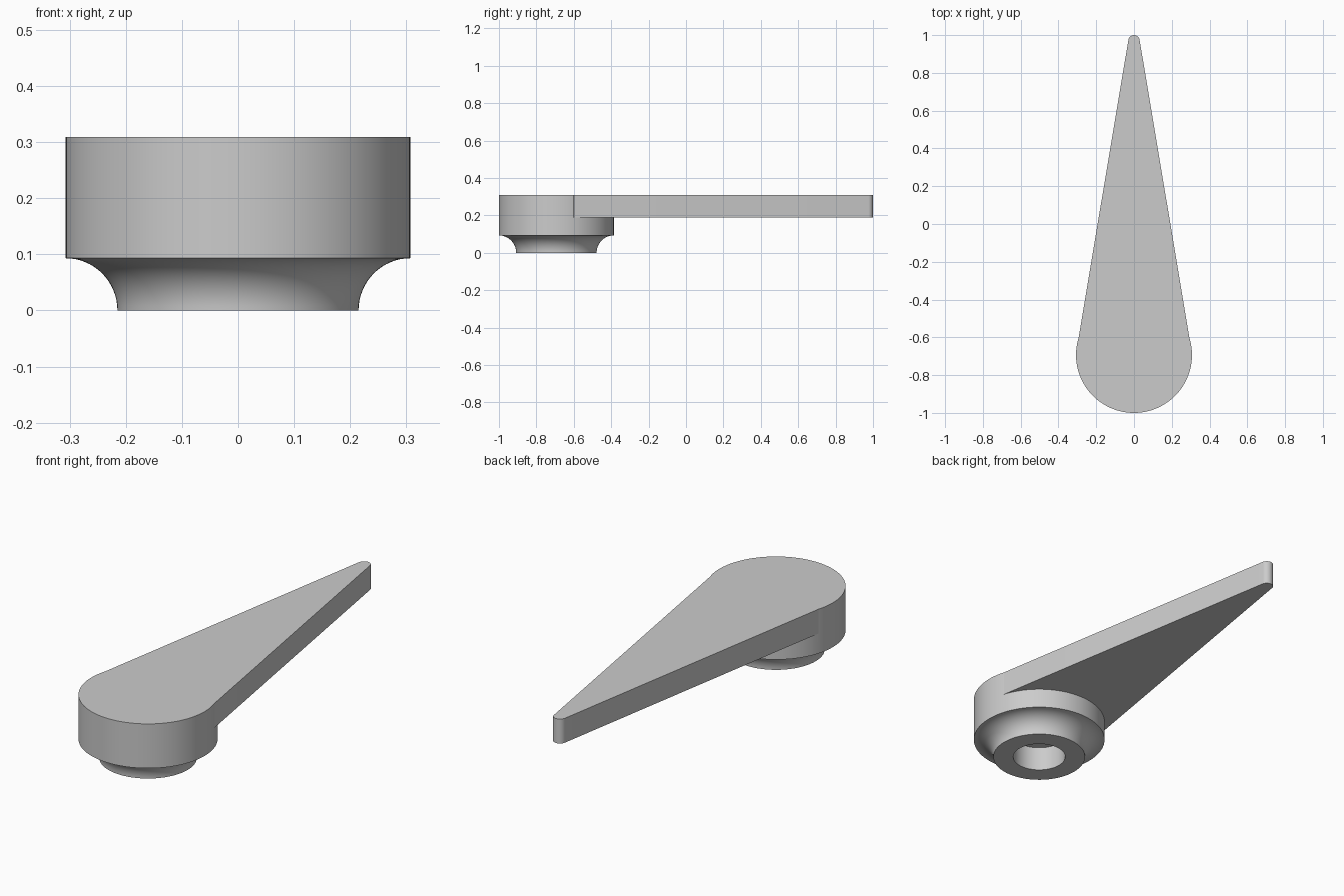
import bpy
import bmesh
from math import sin, cos, pi, radians

cube = bpy.data.objects.get("Cube")
if cube:
    bpy.data.objects.remove(cube, do_unlink=True)

HUB_Y, HUB_R, TOP = -0.693, 0.307, 0.309
SHOULDER, FOOT_R = 0.093, 0.215
BORE_R, BORE_TOP = 0.122, 0.12
ARM_BOTTOM, TIP_R = 0.19, 0.03
SEGMENTS = 128

grey = bpy.data.materials.new("plain grey")
grey.use_nodes = True
colour = (0.6, 0.6, 0.6, 1)
grey.diffuse_color = colour
grey.node_tree.nodes["Principled BSDF"].inputs["Base Color"].default_value = colour


def make_object(name, bm):
    bmesh.ops.recalc_face_normals(bm, faces=bm.faces)
    mesh = bpy.data.meshes.new(name)
    bm.to_mesh(mesh)
    bm.free()
    mesh.materials.append(grey)
    obj = bpy.data.objects.new(name, mesh)
    bpy.context.collection.objects.link(obj)
    return obj


def lathe(name, profile):
    """Turn an (r, z) profile about the hub axis and cap both ends."""
    bm = bmesh.new()
    rings = []
    for r, z in profile:
        angles = [2 * pi * i / SEGMENTS for i in range(SEGMENTS)]
        rings.append([bm.verts.new((r * cos(a), HUB_Y + r * sin(a), z)) for a in angles])
    for low, high in zip(rings, rings[1:]):
        for i in range(SEGMENTS):
            j = (i + 1) % SEGMENTS
            bm.faces.new((low[i], low[j], high[j], high[i]))
    bm.faces.new(rings[0])
    bm.faces.new(rings[-1])
    return make_object(name, bm)


# Hub: blind bore, flat foot, concave flare, straight drum
flare = [(HUB_R - (HUB_R - FOOT_R) * cos(a), SHOULDER * sin(a))
         for a in (pi / 2 * i / 16 for i in range(17))]
hub = lathe("lever_handle", [(BORE_R, BORE_TOP), (BORE_R, 0)] + flare + [(HUB_R, TOP)])

# Tapered arm with a rounded tip, rooted inside the hub
outline = [(-0.293, -0.6), (-0.2, HUB_Y), (0.2, HUB_Y), (0.293, -0.6)]
for i in range(17):
    a = radians(9.5) + radians(161) * i / 16
    outline.append((TIP_R * cos(a), 1 - TIP_R + TIP_R * sin(a)))
bm = bmesh.new()
base = bm.faces.new([bm.verts.new((x, y, ARM_BOTTOM)) for x, y in outline])
extruded = bmesh.ops.extrude_face_region(bm, geom=[base], use_keep_orig=True)
raised = [g for g in extruded["geom"] if isinstance(g, bmesh.types.BMVert)]
bmesh.ops.translate(bm, verts=raised, vec=(0, 0, TOP - ARM_BOTTOM))
arm = make_object("arm_joiner", bm)
arm.hide_render = True

# Fuse the arm and hub into one solid
bpy.ops.object.select_all(action="DESELECT")
bpy.context.view_layer.objects.active = hub
hub.select_set(True)
fuse = hub.modifiers.new("fuse", "BOOLEAN")
fuse.operation = "UNION"
fuse.solver = "EXACT"
fuse.object = arm
bpy.ops.object.modifier_apply(modifier=fuse.name)
bpy.data.objects.remove(arm, do_unlink=True)
bpy.ops.object.shade_smooth_by_angle(angle=radians(30))
